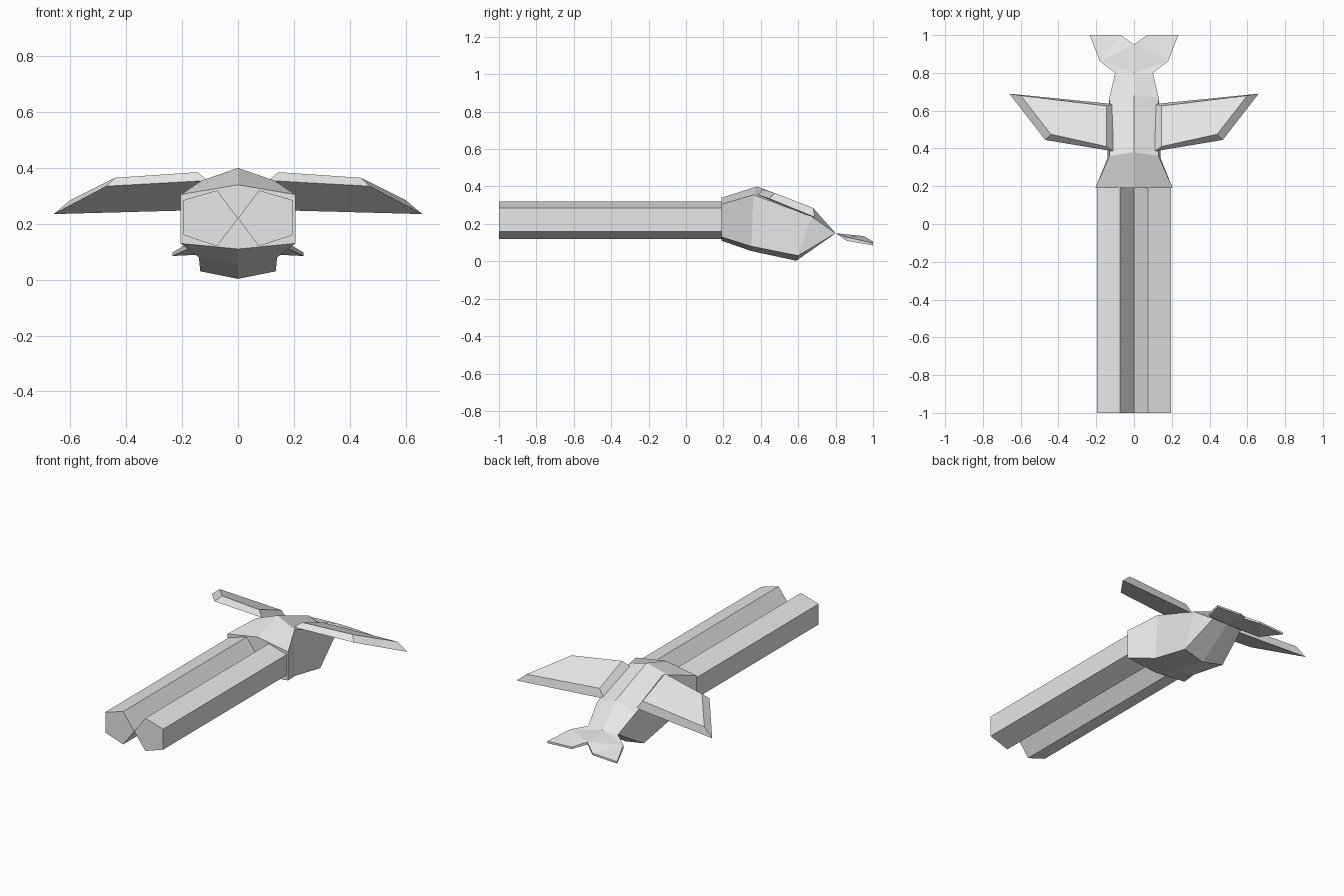
import bpy, bmesh

if "Cube" in bpy.data.objects:
    bpy.data.objects.remove(bpy.data.objects["Cube"])

grey = bpy.data.materials.new("plain_grey")
grey.diffuse_color = (0.8, 0.8, 0.8, 1)
grey.use_nodes = True
grey.node_tree.nodes["Principled BSDF"].inputs["Base Color"].default_value = grey.diffuse_color


def loft(name, rings, fan=False, mirror=False):
    """Skin matching rings of points, cap both ends, keep flat faces."""
    bm = bmesh.new()
    loops = [[bm.verts.new(p) for p in ring] for ring in rings]
    n = len(loops[0])
    for a, b in zip(loops, loops[1:]):
        for i in range(n):
            j = (i + 1) % n
            bm.faces.new((a[i], a[j], b[j], b[i]))
    for cap in (loops[0], loops[-1]):
        if fan:
            for i in range(1, n - 1):
                bm.faces.new((cap[0], cap[i], cap[i + 1]))
        else:
            bm.faces.new(cap)
    bmesh.ops.remove_doubles(bm, verts=bm.verts, dist=0.001)
    bmesh.ops.recalc_face_normals(bm, faces=bm.faces)
    mesh = bpy.data.meshes.new(name)
    bm.to_mesh(mesh)
    bm.free()
    mesh.materials.append(grey)
    obj = bpy.data.objects.new(name, mesh)
    bpy.context.collection.objects.link(obj)
    if mirror:
        mod = obj.modifiers.new("mirror", 'MIRROR')
        mod.use_mirror_merge = False
    return obj


def body_ring(top, upper, lower, bottom):
    """Six-sided section: centre points are (y, z), side points (x, y, z)."""
    (ux, uy, uz), (lx, ly, lz) = upper, lower
    return [(0, *top), (ux, uy, uz), (lx, ly, lz),
            (0, *bottom), (-lx, ly, lz), (-ux, uy, uz)]


# Faceted body, pinched to a flat edge at the rear
loft("body", [
    body_ring((.19, .34), (.205, .19, .305), (.205, .19, .13), (.19, .11)),
    body_ring((.38, .40), (.13, .36, .355), (.14, .35, .08), (.35, .055)),
    body_ring((.68, .285), (.13, .67, .24), (.135, .60, .03), (.59, .003)),
    body_ring((.80, .15), (.10, .80, .15), (.10, .80, .15), (.80, .15)),
])

# Pair of long five-sided barrels
section = [(.195, .285), (.195, .16), (.075, .12), (0, .22), (.075, .32)]
loft("barrels", [[(x, y, z) for x, z in section] for y in (-1, .2)], mirror=True)

# Swept wings: wide underside, bevelled smaller upper face
under = [(.11, .385, .355), (.47, .445, .335), (.66, .69, .235), (.11, .635, .25)]
upper = [(.145, .41, .385), (.44, .475, .365), (.60, .68, .285), (.145, .625, .30)]
loft("wings", [under, upper], mirror=True)

# Forked tail, drooping toward its tips; last value is the thickness
tail = [(.18, .86, .13, .02), (.235, 1, .097, .012), (.07, 1, .105, .012),
        (0, .95, .135, .015), (0, .80, .15, 0), (.10, .80, .15, 0)]
loft("tail", [[(x, y, z) for x, y, z, t in tail],
              [(x, y, z - t) for x, y, z, t in tail]], fan=True, mirror=True)
